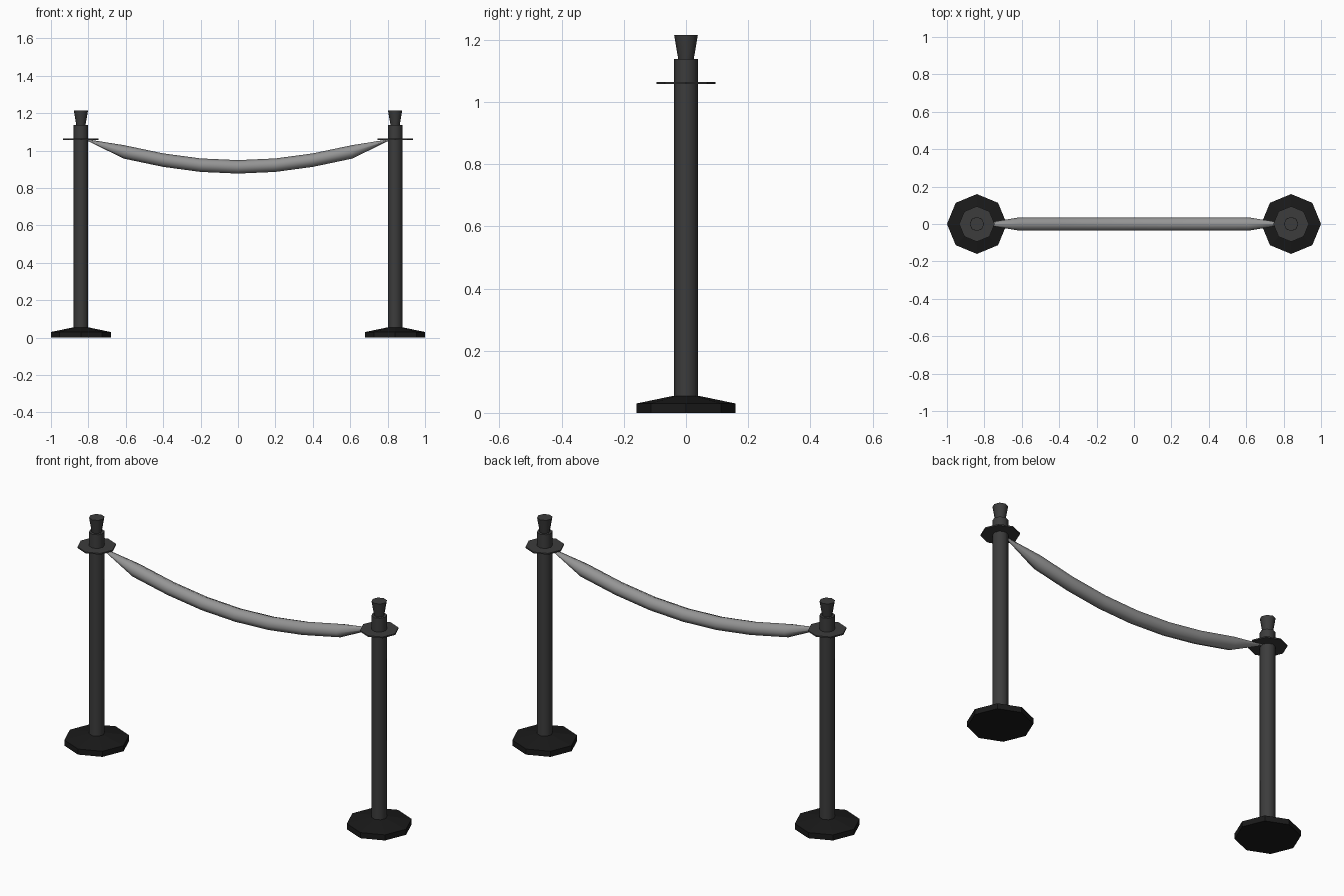
import bpy, bmesh, math
from mathutils import Vector

if "Cube" in bpy.data.objects:
    bpy.data.objects.remove(bpy.data.objects["Cube"])


def make(name, rings, smooth):
    """Skin a list of vertex rings and cap both ends."""
    bm = bmesh.new()
    rows = [[bm.verts.new(p) for p in ring] for ring in rings]
    for a, b in zip(rows, rows[1:]):
        for i in range(len(a)):
            j = (i + 1) % len(a)
            bm.faces.new((a[i], a[j], b[j], b[i]))
    bm.faces.new(rows[0])
    bm.faces.new(rows[-1])
    bmesh.ops.recalc_face_normals(bm, faces=bm.faces)
    me = bpy.data.meshes.new(name)
    bm.to_mesh(me)
    bm.free()
    ob = bpy.data.objects.new(name, me)
    bpy.context.collection.objects.link(ob)
    if smooth:
        me.shade_smooth()
        me.set_sharp_from_angle(angle=math.radians(50))
    return ob


def lathe(name, x, profile, smooth=False, sides=8):
    ang = [2 * math.pi * i / sides for i in range(sides)]
    return make(name, [[(x + r * math.cos(a), r * math.sin(a), z) for a in ang]
                       for r, z in profile], smooth)


def material(name, v):
    m = bpy.data.materials.new(name)
    m.diffuse_color = (v, v, v, 1)
    m.use_nodes = True
    m.node_tree.nodes["Principled BSDF"].inputs["Base Color"].default_value = m.diffuse_color
    return m


black = material("black_base", 0.01)
dark = material("dark_metal", 0.045)

# posts, mirrored left and right
for side, x in (("left", -0.84), ("right", 0.84)):
    base = lathe(side + "_base", x, [(0.16, 0), (0.16, 0.03), (0.04, 0.055)])
    base.data.materials.append(black)
    for ob in (
        lathe(side + "_pole", x, [(0.0385, 0.003), (0.0385, 1.138)], True),
        lathe(side + "_collar", x, [(0.095, 1.057), (0.095, 1.064)]),
        lathe(side + "_finial", x, [(0.025, 1.138), (0.038, 1.215)], True),
    ):
        ob.data.materials.append(dark)

# sagging rope, tapered at the ends
half = [(0.2, 0.922, 0.036), (0.4, 0.949, 0.036), (0.61, 0.993, 0.036), (0.805, 1.056, 0.004)]
path = [(-x, z, r) for x, z, r in reversed(half)] + [(0, 0.913, 0.036)] + half
rings = []
for i, (x, z, r) in enumerate(path):
    rings.append([(x, r * math.cos(a), z + r * math.sin(a))
                  for a in (2 * math.pi * k / 8 for k in range(8))])
rope = make("rope", rings, True)
rope.data.materials.append(material("rope_grey", 0.3))
